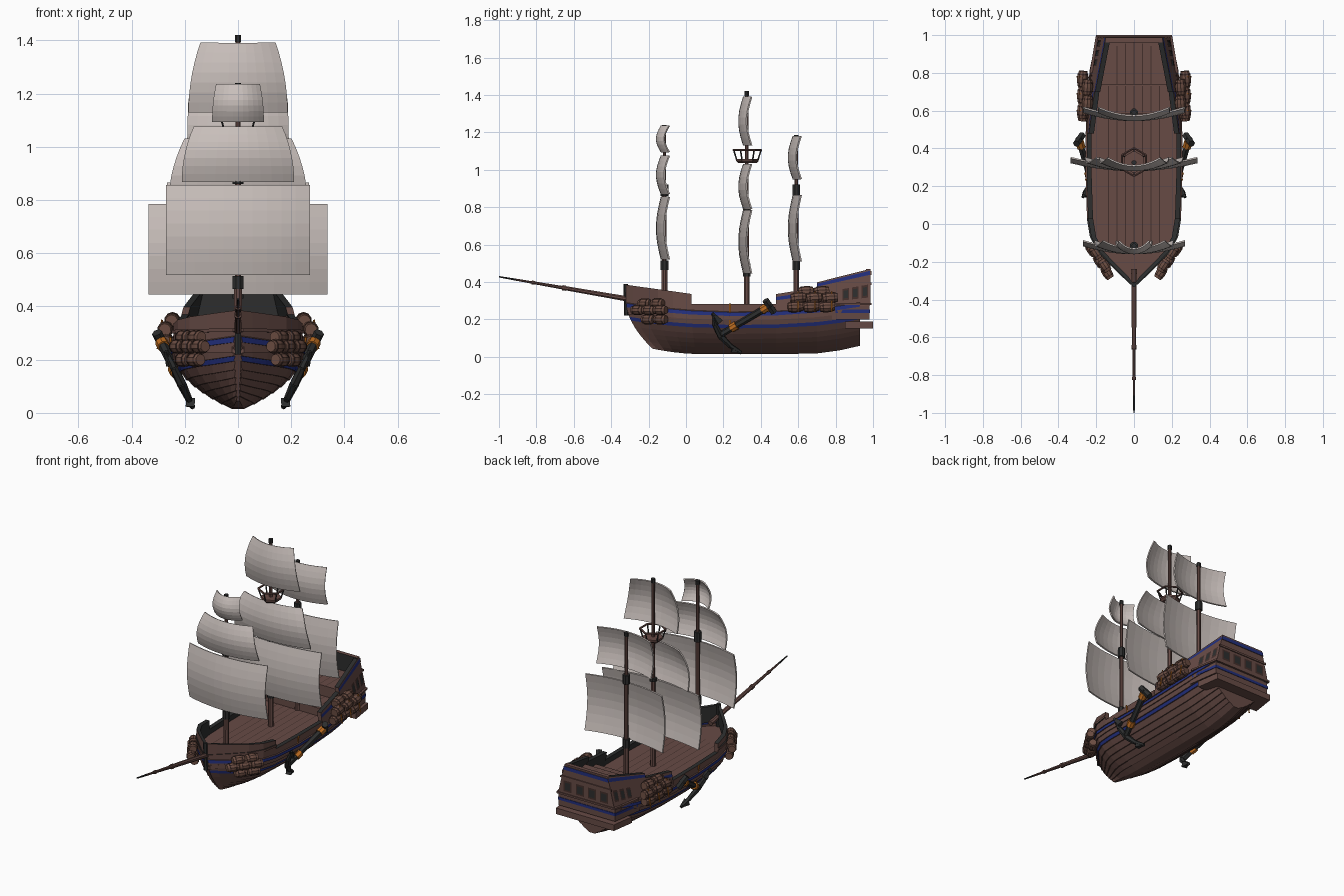
import bpy, bmesh, math
from mathutils import Vector as V

if "Cube" in bpy.data.objects:
    bpy.data.objects.remove(bpy.data.objects["Cube"])

def material(name, c):
    m = bpy.data.materials.new(name)
    m.diffuse_color = (*c, 1)
    m.use_nodes = True
    m.node_tree.nodes["Principled BSDF"].inputs["Base Color"].default_value = m.diffuse_color
    return m

MATS = [material("hull_wood", (.135, .070, .060)), material("dark_iron", (.026, .027, .027)),
        material("sail_cloth", (.58, .52, .495)), material("blue_paint", (.016, .028, .20)),
        material("orange_rope", (.50, .15, .015)), material("barrel_wood", (.15, .075, .055)),
        material("seam_brown", (.055, .028, .024))]
WOOD, DARK, SAIL, BLUE, ROPE, CASK, SEAM = range(7)

def build(name, verts, faces, mids):
    """Mesh object; mids is one material slot or one per face."""
    me = bpy.data.meshes.new(name)
    me.from_pydata([tuple(v) for v in verts], [], faces)
    for m in MATS:
        me.materials.append(m)
    for i, p in enumerate(me.polygons):
        p.material_index = mids if isinstance(mids, int) else mids[i]
    bm = bmesh.new()
    bm.from_mesh(me)
    bmesh.ops.recalc_face_normals(bm, faces=bm.faces)
    bm.to_mesh(me)
    bm.free()
    ob = bpy.data.objects.new(name, me)
    bpy.context.collection.objects.link(ob)
    return ob

def lathe(name, p, q, prof, sides=8):
    """Turned part from p to q; prof = (fraction, radius, material)."""
    p, q = V(p), V(q)
    rot = (q - p).to_track_quat('Z', 'Y')
    vs, fs, ms = [], [], []
    for s, r, m in prof:
        for k in range(sides):
            a = 2 * math.pi * (k + .5) / sides
            vs.append(p.lerp(q, s) + rot @ V((r * math.cos(a), r * math.sin(a), 0)))
    n = len(prof)
    for i in range(n - 1):
        for k in range(sides):
            l = (k + 1) % sides
            fs.append((i*sides + k, i*sides + l, (i+1)*sides + l, (i+1)*sides + k))
            ms.append(prof[i][2])
    fs += [tuple(range(sides)), tuple(range((n-1)*sides, n*sides))]
    return build(name, vs, fs, ms + [prof[0][2], prof[-1][2]])

def tube(name, p, q, r, m, r2=None, sides=6):
    return lathe(name, p, q, [(0, r, m), (1, r if r2 is None else r2, m)], sides)

def prism(name, outline, z0, z1, m):
    """Symmetric slab; outline = (half width, y) from front to back."""
    ring = outline + [(-x, y) for x, y in reversed(outline)]
    n = len(ring)
    vs = [(x, y, z) for z in (z0, z1) for x, y in ring]
    fs = [tuple(range(n)), tuple(range(n, 2*n))]
    fs += [(i, (i+1) % n, n + (i+1) % n, n + i) for i in range(n)]
    return build(name, vs, fs, m)

# ---- hull: clinker planks lofted through stations
BEAM = [(-.32, .012), (-.28, .055), (-.22, .115), (-.15, .182), (-.07, .226), (.03, .243),
        (.25, .25), (.48, .25), (.70, .24), (.82, .228), (.93, .205)]

def beam(y):
    for (a, p), (b, q) in zip(BEAM, BEAM[1:]):
        if y <= b:
            return p + (q - p) * (y - a) / (b - a)
    return BEAM[-1][1]

def sheer(y):
    return .24 + .05 * ((y - .3) / .62) ** 2

PLANKS = [0, .08, .16, .26, .36, .48, .61, .69, .80, .90, .985, 1]

def hull_point(y, t, out):
    w = max(0, (.1 - y) / .42)
    keel = .014 + .03 * w ** 2 + .045 * max(0, (y - .6) / .33) ** 2
    f = .06 + .94 * (1 - (1 - t) ** 1.9) ** .9
    return V((beam(y) * f + out, y + .14 * w * (1 - t) ** 1.8, keel + (sheer(y) - keel) * t))

vs, fs, ms = [], [], []
for y, _ in BEAM:
    half = [hull_point(y, t, o) for a, b in zip(PLANKS, PLANKS[1:]) for t, o in ((a, .006), (b, 0))]
    vs += [V((-v.x, v.y, v.z)) for v in reversed(half)] + half
H = 2 * (len(PLANKS) - 1)
for i in range(len(BEAM) - 1):
    for j in range(2*H - 1):
        a = i * 2 * H + j
        fs.append((a, a + 1, a + 1 + 2*H, a + 2*H))
        k = j - H if j >= H else H - 2 - j
        ms.append(BLUE if k in (12, 18) else WOOD)
fs += [tuple(range(2*H)), tuple(range(len(vs) - 2*H, len(vs)))]
build("hull", vs, fs, ms + [WOOD, WOOD])

# ---- bulwarks: brown outside, dark top and inside, optional blue band
def bulwark(name, rows, bands=((0, 1, WOOD),)):
    for sx in (1, -1):
        vs, fs, ms = [], [], []
        cuts = [bands[0][0]] + [b[1] for b in bands]
        n = len(cuts) + 2
        for y, xb, zb, xt, zt in rows:
            vs += [(sx * (xb + (xt-xb)*s), y, zb + (zt-zb)*s) for s in cuts]
            vs += [(sx * max(0, xt - .026), y, zt), (sx * max(0, xb - .026), y, zb)]
        for i in range(len(rows) - 1):
            for j in range(n):
                k = (j + 1) % n
                fs.append((i*n + j, i*n + k, (i+1)*n + k, (i+1)*n + j))
                ms.append(bands[j][2] if j < len(bands) else DARK)
        fs += [tuple(range(n)), tuple(range(len(vs) - n, len(vs)))]
        build(name, vs, fs, ms + [WOOD, WOOD])

fore_y = [y for y, _ in BEAM if y <= .03]
bulwark("forecastle_bulwark", [(y, beam(y), sheer(y) - .003, beam(y), .385 - .14*(y + .32)) for y in fore_y])
bulwark("forecastle_trim", [(y, beam(y) + .007, .305 - .02*(y + .32), beam(y) + .007, .318 - .02*(y + .32))
                            for y in fore_y], ((0, 1, WOOD),))
bulwark("waist_bulwark", [(y, beam(y), sheer(y) - .003, beam(y), .283) for y in (.03, .25, .48)])
bulwark("quarter_bulwark", [(.48, .25, .238, .238, .335), (.71, .24, .258, .208, .372)],
        ((0, .66, WOOD), (.66, .84, BLUE), (.84, 1, WOOD)))
bulwark("poop_bulwark", [(.70, .243, .255, .205, .398), (.985, .195, .275, .15, .47)],
        ((0, .84, WOOD), (.84, .95, BLUE), (.95, 1, WOOD)))

# ---- decks and their seams
prism("main_deck", [(beam(y) * .97, y) for y in (-.31, -.28, -.22, -.15, -.07, .03, .25, .48, .62)], .225, .25, WOOD)
prism("quarter_deck", [(.225, .585), (.205, .75)], .24, .30, WOOD)
prism("poop_deck", [(.20, .735), (.14, .975)], .28, .365, WOOD)
for i in range(-3, 4):
    x = i * .045
    for a, b, z in ((-.14 + abs(x) * .3, .58, .2505), (.59, .73, .3005), (.74, .97 - abs(x) * .3, .3655)):
        if abs(x) < .13 or z < .35:
            build("deck_seam", [(x-.002, a, z), (x+.002, a, z), (x+.002, b, z), (x-.002, b, z)], [(0, 1, 2, 3)], SEAM)

# ---- stern: counter, gallery, transom panel, windows
prism("stern_counter", [(.225, .78), (.195, .98)], .20, .285, WOOD)
prism("stern_ledge", [(.222, .85), (.20, 1.0)], .15, .188, WOOD)
prism("counter_stripe", [(.228, .80), (.198, .983)], .235, .252, BLUE)
prism("gallery_sill", [(.235, .80), (.203, .992)], .277, .288, WOOD)

def trapezoid(name, y0, y1, x0, z0, x1, z1, m, back=None):
    v = [(x*s, y, z) for y in (y0, y1) for s, x, z in ((-1, x0, z0), (1, x0, z0), (1, x1, z1), (-1, x1, z1))]
    build(name, v, [(0, 1, 2, 3), (4, 5, 6, 7), (0, 1, 5, 4), (1, 2, 6, 5), (2, 3, 7, 6), (3, 0, 4, 7)],
          [m, m if back is None else back] + [WOOD] * 4)

trapezoid("stern_panel", .962, .987, .195, .28, .15, .47, DARK, WOOD)
trapezoid("stern_stripe", .985, .991, .158, .437, .153, .459, BLUE)
trapezoid("stern_moulding", .985, .993, .178, .385, .175, .397, WOOD)
for x in (-.126, -.042, .042, .126):
    for r, y, m in ((.028, .990, SEAM), (.019, .992, DARK)):
        build("stern_window", [(x-r, y, .336-r*1.2), (x+r, y, .336-r*1.2), (x+r, y, .336+r*1.2), (x-r, y, .336+r*1.2)],
              [(0, 1, 2, 3)], m)

def poop_side(sx, u, s, out):
    xb, xt = .243 - .048*u, .205 - .055*u
    zb, zt = .255 + .02*u, .398 + .072*u
    return (sx * (xb + (xt - xb)*s + out), .70 + .285*u, zb + (zt - zb)*s)

for sx in (1, -1):
    for u in (.54, .72, .90):
        for w, o, m in ((.06, .003, SEAM), (.04, .005, DARK)):
            build("side_window", [poop_side(sx, u + a*w, .40 + b*w*3, o) for a, b in ((-1, -1), (1, -1), (1, 1), (-1, 1))],
                  [(0, 1, 2, 3)], m)

# ---- stem post and bowsprit
tube("stem_post", (0, -.318, .22), (0, -.322, .39), .013, DARK)
lathe("bowsprit", (0, -.24, .297), (0, -1, .428),
      [(0, .016, WOOD), (.25, .014, WOOD), (.53, .012, WOOD), (.53, .015, WOOD), (.555, .015, WOOD), (.555, .010, WOOD),
       (.75, .008, WOOD), (.75, .011, WOOD), (.77, .011, WOOD), (.77, .007, WOOD), (.88, .006, DARK), (1, .004, DARK)])

# ---- masts with dark collars, and billowing sails
def mast(name, y, top, collars):
    prof, r, z0 = [(0, .017, WOOD)], .016, .24
    for a, b in collars:
        fa, fb = (a - z0) / (top - z0), (b - z0) / (top - z0)
        prof += [(fa, r, DARK), (fa, .022, DARK), (fb, .022, DARK), (fb, r - .003, WOOD)]
        r -= .003
    f = 1 - .025 / (top - z0)
    lathe(name, (0, y, z0), (0, y, top), prof + [(f, .010, DARK), (f, .013, DARK), (1, .013, DARK)])

def sail(name, y, z0, z1, w0, w1, nx=10, nz=7):
    vs = []
    for j in range(nz + 1):
        v = j / nz
        w = w0 + (w1 - w0) * v ** 2
        for i in range(nx + 1):
            u = 2 * i / nx - 1
            vs.append((u * w, y - .016 - .026 * math.sin(math.pi * v) + .042 * u * u, z0 + (z1 - z0) * v))
    n = nx + 1
    ob = build(name, vs, [(j*n + i, j*n + i + 1, (j+1)*n + i + 1, (j+1)*n + i)
                          for j in range(nz) for i in range(nx)], SAIL)
    mod = ob.modifiers.new("thickness", 'SOLIDIFY')
    mod.thickness, mod.offset = .008, 0

RIG = [("fore", -.115, 1.24, [(.465, .515), (.86, .92)],
        [(.52, .855, .27, .27), (.87, 1.075, .21, .165), (1.095, 1.235, .095, .08)]),
       ("main", .325, 1.42, [(.43, .50), (.78, .80)],
        [(.445, .785, .335, .335), (.79, 1.03, .26, .20), (1.13, 1.39, .185, .14)]),
       ("mizzen", .59, 1.185, [(.465, .52), (.865, .92)],
        [(.51, .865, .27, .265), (.95, 1.18, .19, .185)])]
for name, y, top, collars, sails in RIG:
    mast(name + "_mast", y, top, collars)
    for i, s in enumerate(sails):
        sail(f"{name}_sail_{i + 1}", y, *s)

# ---- crow's nest
lathe("crows_nest_floor", (0, .328, 1.035), (0, .328, 1.058), [(0, .048, WOOD), (.5, .060, WOOD), (1, .060, WOOD)], 6)
ring = lambda k, r, z: (r * math.cos((k+.5) * math.pi/3), .328 + r * math.sin((k+.5) * math.pi/3), z)
for k in range(6):
    tube("crows_nest_rim", ring(k, .074, 1.105), ring(k + 1, .074, 1.105), .006, WOOD)
    tube("crows_nest_post", ring(k, .056, 1.05), ring(k, .073, 1.105), .004, DARK)

# ---- barrels lashed to the sides
def barrel(p, q, r=.03):
    lathe("barrel", p, q, [(0, r*.78, CASK), (.18, r*.9, CASK), (.18, r*.97, SEAM), (.26, r*1.0, SEAM), (.26, r*.95, CASK),
                           (.5, r*1.02, CASK), (.74, r*.95, CASK), (.74, r*1.0, SEAM), (.82, r*.97, SEAM),
                           (.82, r*.9, CASK), (1, r*.78, CASK)], 10)

for sx in (1, -1):
    for x, z, starts in ((.272, .265, (.545, .63, .715)), (.275, .312, (.56, .645, .73)), (.25, .345, (.60, .685))):
        for y in starts:
            barrel((sx*x, y, z), (sx*(x - .006), y + .08, z + .006))
    a, b = V((.225, -.095, 0)), V((.105, -.275, 0))
    for z, o, fr in ((.20, .005, (.05, .42)), (.25, .022, (.0, .34, .68)), (.285, .012, (.12, .5))):
        for f in fr:
            n = V((.83, -.55, 0)) * o + V((0, 0, z))
            p, q = a.lerp(b, f) + n, a.lerp(b, f + .32) + n
            barrel((sx*p.x, p.y, p.z), (sx*q.x, q.y, q.z), .027)
    for y in (.60, .69, .78):
        tube("barrel_rope", (sx*.302, y, .24), (sx*.285, y, .35), .004, ROPE)

# ---- anchors
    at = lambda y, z: V((sx * (.160 + .48*z), y, z))
    foot, head = at(.18, .115), at(.455, .278)
    tube("anchor_shank", foot, head, .017, DARK, .019)
    arc = [at(*c) for c in ((.15, .225), (.155, .17), (.185, .11), (.235, .06), (.295, .022))]
    for i, (p, q) in enumerate(zip(arc, arc[1:])):
        tube("anchor_arm", p, q, (.010, .014, .018, .014)[i], DARK, (.014, .018, .014, .010)[i])
    tube("anchor_fluke_top", at(.142, .232), at(.175, .185), .008, DARK, .024, 4)
    tube("anchor_fluke_low", at(.295, .026), at(.245, .040), .008, DARK, .024, 4)
    tube("anchor_stock", at(.425, .302), at(.47, .238), .02, DARK)
    for f in (.22, .82):
        tube("anchor_lashing", foot.lerp(head, f), foot.lerp(head, f + .11), .024, ROPE, sides=8)
    tube("anchor_rope", (sx*.256, .235, .285), at(.235, .14), .005, ROPE)
